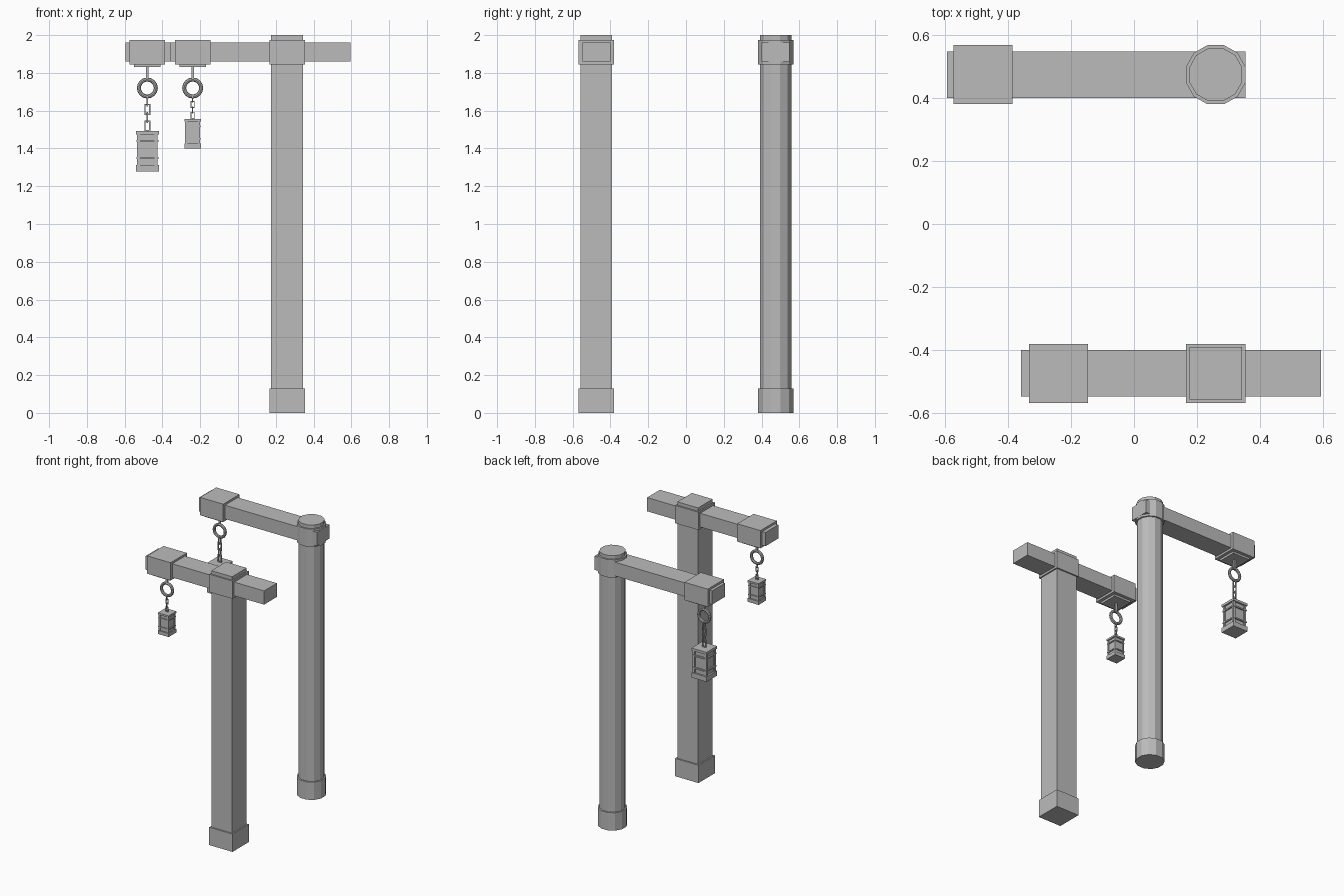
import bpy, bmesh, math
from mathutils import Matrix, Vector

cube = bpy.data.objects.get("Cube")
if cube:
    bpy.data.objects.remove(cube, do_unlink=True)

grey = bpy.data.materials.new("plain grey")
grey.use_nodes = True
grey.diffuse_color = (0.5, 0.5, 0.5, 1)
grey.node_tree.nodes["Principled BSDF"].inputs["Base Color"].default_value = (0.5, 0.5, 0.5, 1)


def finish(name, bm):
    bmesh.ops.recalc_face_normals(bm, faces=bm.faces)
    mesh = bpy.data.meshes.new(name)
    bm.to_mesh(mesh)
    bm.free()
    mesh.materials.append(grey)
    obj = bpy.data.objects.new(name, mesh)
    bpy.context.collection.objects.link(obj)
    return obj


def boxes(name, parts):
    """One object from (centre, size) boxes."""
    bm = bmesh.new()
    for centre, size in parts:
        mat = Matrix.Translation(centre) @ Matrix.Diagonal((*size, 1))
        bmesh.ops.create_cube(bm, size=1, matrix=mat)
    return finish(name, bm)


def prism(name, outline, x, y, z0, z1):
    """Upright prism over a 2D outline."""
    bm = bmesh.new()
    base = bm.faces.new([bm.verts.new((x + u, y + v, z0)) for u, v in outline])
    top = bmesh.ops.extrude_face_region(bm, geom=[base])["geom"]
    verts = [g for g in top if isinstance(g, bmesh.types.BMVert)]
    bmesh.ops.translate(bm, verts=verts, vec=(0, 0, z1 - z0))
    return finish(name, bm)


def square(r):
    return [(-r, -r), (r, -r), (r, r), (-r, r)]


def rounded(r):
    """Twelve-sided rounded square."""
    points = []
    for i in range(4):
        c, s = round(math.cos(i * math.pi / 2)), round(math.sin(i * math.pi / 2))
        for u, v in ((1, -0.28), (1, 0.28), (0.74, 0.74)):
            points.append((r * (u * c - v * s), r * (u * s + v * c)))
    return points


def chain(name, x, y, top, s):
    """Four rectangular links, alternately turned a quarter."""
    length, width, wire = 0.058 * s, 0.032 * s, 0.007 * s
    for i in range(4):
        z = top - length / 2 - i * 0.044 * s
        parts = []
        for side in (-1, 1):
            off = side * (width - wire) / 2
            if i % 2:
                parts.append(((x + off, y, z), (wire, wire, length)))
                bar = (width, wire, wire)
            else:
                parts.append(((x, y + off, z), (wire, wire, length)))
                bar = (wire, width, wire)
            parts.append(((x, y, z + side * (length - wire) / 2), bar))
        boxes(f"{name}_chain_link_{i + 1}", parts)


def lantern(name, x, y, top, s):
    """Square lantern with caps, corner posts and two bands."""
    def slab(z, w, h):
        return ((x, y, top - z * s), (w * s, w * s, h * s))
    boxes(name + "_lantern_caps", [slab(0.009, 0.122, 0.018), slab(0.197, 0.122, 0.036)])
    boxes(name + "_lantern_body", [slab(0.1, 0.096, 0.17)])
    boxes(name + "_lantern_bands", [slab(0.053, 0.116, 0.01), slab(0.143, 0.116, 0.01)])
    d = 0.047 * s
    boxes(name + "_lantern_corners",
          [((x + u, y + v, top - 0.1 * s), (0.016 * s, 0.016 * s, 0.17 * s))
           for u, v in square(d)])


def gate_post(name, y, outline, beam, hang_x, chain_size, lantern_top, lantern_size):
    px = 0.26
    # Post with foot and collar
    prism(name + "_post", outline(0.084), px, y, 0.01, 2.0)
    prism(name + "_foot", outline(0.094), px, y, 0, 0.13)
    prism(name + "_collar", outline(0.094), px, y, 1.845, 1.975)
    # Beam with sleeve and hanger plate
    x0, x1 = beam
    boxes(name + "_beam", [(((x0 + x1) / 2, y, 1.91), (x1 - x0, 0.148, 0.1))])
    prism(name + "_sleeve", square(0.094), hang_x, y, 1.845, 1.975)
    prism(name + "_hanger_plate", square(0.07), hang_x, y, 1.83, 1.85)
    boxes(name + "_hanger_rod", [((hang_x, y, 1.803), (0.014, 0.014, 0.064))])
    # Ring
    bpy.ops.mesh.primitive_torus_add(
        location=(hang_x, y, 1.72), rotation=(math.pi / 2, 0, 0),
        major_segments=16, minor_segments=8, major_radius=0.045, minor_radius=0.0105)
    ring = bpy.context.object
    ring.name = name + "_ring"
    ring.data.materials.append(grey)
    chain(name, hang_x, y, 1.68, chain_size)
    lantern(name, hang_x, y, lantern_top, lantern_size)


gate_post("front", -0.475, square, (-0.36, 0.595), -0.24, 0.65, 1.555, 0.72)
gate_post("back", 0.475, rounded, (-0.595, 0.355), -0.48, 1.0, 1.492, 1.0)
